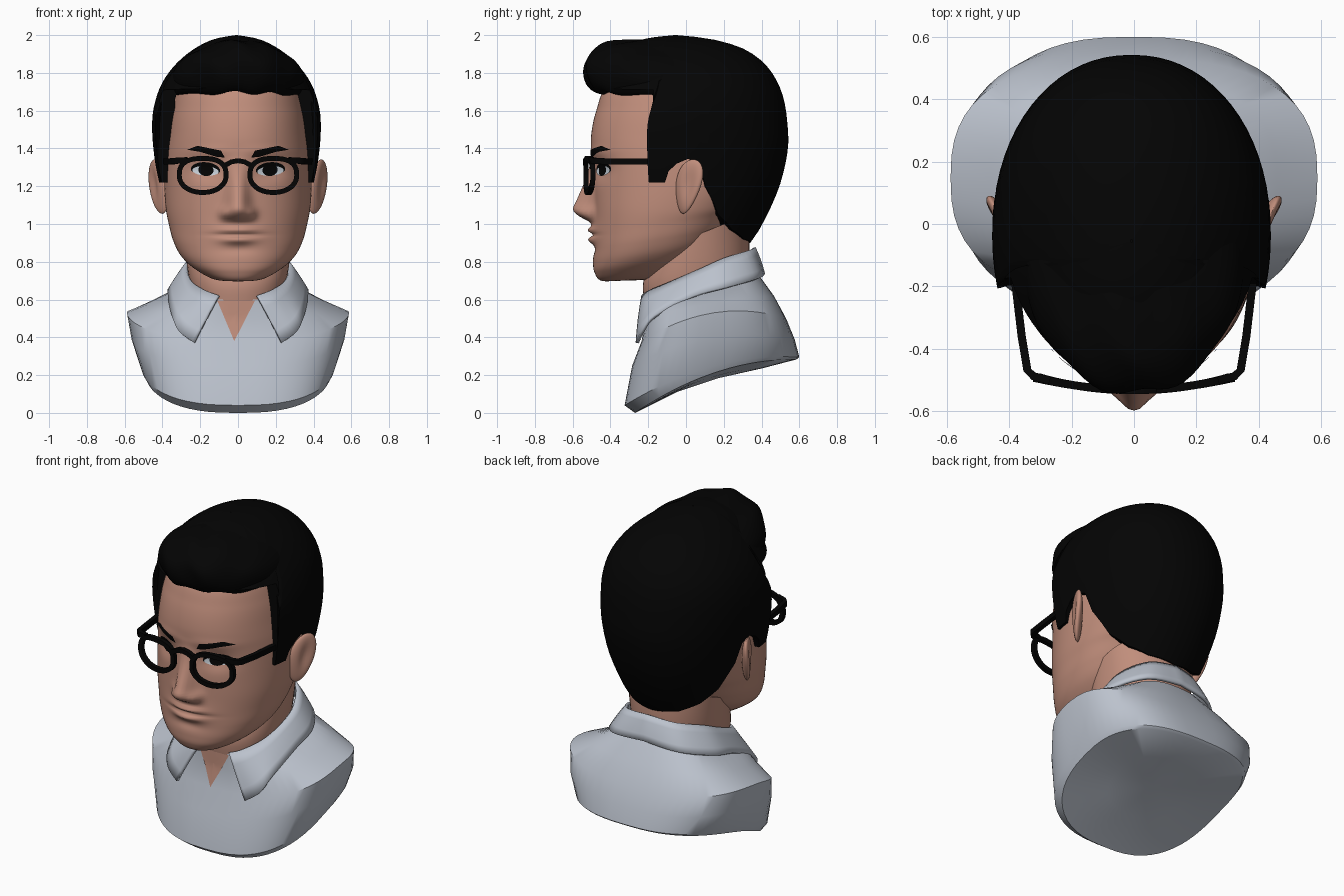
import bpy, bmesh, math
from mathutils import Vector
from mathutils.bvhtree import BVHTree

if "Cube" in bpy.data.objects:
    bpy.data.objects.remove(bpy.data.objects["Cube"])


def material(name, rgb):
    m = bpy.data.materials.new(name)
    m.diffuse_color = (*rgb, 1)
    m.use_nodes = True
    m.node_tree.nodes["Principled BSDF"].inputs["Base Color"].default_value = m.diffuse_color
    return m


SKIN = material("skin", (0.53, 0.27, 0.20))
SHIRT = material("pale_grey_shirt", (0.50, 0.54, 0.61))
BLACK = material("black", (0.0012, 0.0012, 0.0012))
WHITE = material("eye_white", (0.62, 0.68, 0.74))


def build(name, verts, faces, mat, angle=40, front=False):
    me = bpy.data.meshes.new(name)
    me.from_pydata([tuple(v) for v in verts], [], faces)
    bm = bmesh.new()
    bm.from_mesh(me)
    bmesh.ops.remove_doubles(bm, verts=bm.verts, dist=0.0002)
    bmesh.ops.recalc_face_normals(bm, faces=bm.faces)
    bm.normal_update()
    if front and sum(f.normal.y for f in bm.faces) > 0:
        bmesh.ops.reverse_faces(bm, faces=bm.faces)
    bm.to_mesh(me)
    bm.free()
    me.materials.append(mat)
    ob = bpy.data.objects.new(name, me)
    bpy.context.collection.objects.link(ob)
    bpy.ops.object.select_all(action='DESELECT')
    ob.select_set(True)
    bpy.context.view_layer.objects.active = ob
    bpy.ops.object.shade_smooth_by_angle(angle=math.radians(angle))
    return ob


def smooth(pts, steps):
    """Catmull-Rom curve through tuples of any length."""
    out = []
    for i in range(len(pts) - 1):
        p = [pts[max(i - 1, 0)], pts[i], pts[i + 1], pts[min(i + 2, len(pts) - 1)]]
        for k in range(steps):
            t = k / steps
            out.append(tuple(0.5 * (2 * b + (c - a) * t + (2 * a - 5 * b + 4 * c - d) * t * t
                                    + (3 * b - a - 3 * c + d) * t ** 3) for a, b, c, d in zip(*p)))
    return out + [tuple(pts[-1])]


def interp(table, x):
    for a, b in zip(table, table[1:]):
        if x <= b[0]:
            t = max(0, (x - a[0]) / (b[0] - a[0]))
            return [p + (q - p) * t for p, q in zip(a[1:], b[1:])]
    return list(table[-1][1:])


def oval(a, n):
    """Superellipse: a = 0 at the front (-y)."""
    f = lambda v: math.copysign(abs(v) ** (2 / n), v)
    return f(math.sin(a)), -f(math.cos(a))


def grid(rows, cols, closed=True):
    m = cols if closed else cols - 1
    return [(r * cols + c, r * cols + (c + 1) % cols, (r + 1) * cols + (c + 1) % cols, (r + 1) * cols + c)
            for r in range(rows - 1) for c in range(m)]


def loft(name, rings, mat, n=2.2, cols=48, shape=None, angle=40):
    """Rings are (half width, y front, y back, z front, z side, z back)."""
    verts = []
    for X, yf, yb, zf, zs, zb in rings:
        for c in range(cols):
            u, s = oval(2 * math.pi * c / cols, n)
            v = Vector((X * u, (yf + yb) / 2 + (yb - yf) / 2 * s,
                        zs + (zb - zf) / 2 * s + ((zb + zf) / 2 - zs) * s * s))
            verts.append(shape(v) if shape else v)
    faces = grid(len(rings), cols)
    for start in (0, (len(rings) - 1) * cols):      # end caps as fans
        ring = range(start, start + cols)
        verts.append(sum((verts[i] for i in ring), Vector()) / cols)
        faces += [(start + c, start + (c + 1) % cols, len(verts) - 1) for c in range(cols)]
    return build(name, verts, faces, mat, angle)


def bump(x, z, cx, cz, sx, sz):
    return math.exp(-((abs(x) - cx) / sx) ** 2 - ((z - cz) / sz) ** 2)


NOSE = smooth([(0.985, 0, .07), (1.01, .015, .07), (1.04, .075, .068), (1.075, .11, .066), (1.12, .093, .058),
               (1.2, .057, .052), (1.26, .032, .052), (1.33, .01, .06), (1.4, 0, .07)], 4)


def face(v):
    """Nose, lips, eye sockets and brow as offsets of the head front."""
    x, y, z = v
    if y > -0.2:
        return v
    amp, w = interp(NOSE, z)
    d = amp * math.exp(-abs(x / w) ** 2.4)
    d += .03 * bump(x, z, .07, 1.055, .026, .028)
    d -= .026 * bump(x, z, .17, 1.285, .085, .055)
    d += .008 * bump(x, z, .15, 1.385, .14, .03)
    d += .015 * bump(x, z, 0, .96, .15, .06)
    d += .022 * bump(x, z, .015, .968, .08, .016) + .024 * bump(x, z, 0, .915, .085, .02)
    d -= .015 * bump(x, z, 0, .943, .12, .009)
    d -= .008 * bump(x, z, 0, .865, .09, .025)
    return Vector((x, y - d, z))


# Head
head = loft("head", smooth([
    (.02, -.36, -.30, .70, .70, .70), (.13, -.45, -.10, .70, .71, .72), (.235, -.485, .05, .745, .77, .80),
    (.305, -.492, .17, .80, .84, .90), (.345, -.488, .23, .87, .92, .98), (.366, -.485, .28, .95, 1.0, 1.05),
    (.382, -.488, .33, 1.07, 1.08, 1.1), (.39, -.49, .40, 1.2, 1.2, 1.2), (.388, -.497, .45, 1.35, 1.35, 1.35),
    (.374, -.503, .45, 1.46, 1.46, 1.46), (.353, -.475, .43, 1.6, 1.6, 1.6), (.31, -.41, .38, 1.74, 1.74, 1.74),
    (.2, -.2, .2, 1.86, 1.86, 1.86)], 9), SKIN, cols=160, shape=face, angle=100)

# Neck
loft("neck", smooth([(.24, -.20, .30, .50, .55, .60), (.25, -.222, .33, .60, .66, .78),
                     (.27, -.225, .335, .70, .78, .90), (.29, -.17, .325, .85, .95, 1.05)], 4), SKIN)

# Shirt bust with slanted base
shirt = loft("shirt", [
    (.25, -.05, .40, .11, .20, .235), (.49, -.27, .585, 0, .215, .283), (.51, -.325, .60, .04, .245, .295),
    (.565, -.285, .575, .25, .40, .39), (.588, -.235, .53, .38, .53, .50), (.46, -.215, .465, .50, .58, .62),
    (.31, -.215, .385, .60, .645, .73)], SHIRT, n=2.6, cols=56, angle=35)

# Collar, mirrored around the neck
top = [(.10, -.228, .62), (.17, -.19, .645), (.24, -.08, .69), (.27, .08, .76), (.25, .2, .815),
       (.16, .325, .855), (0, .36, .875)]
low = [(.23, -.258, .37), (.31, -.23, .43), (.345, -.165, .51), (.364, .04, .615), (.35, .22, .665),
       (.22, .38, .71), (0, .41, .735)]
cv = []
for t, b in zip(smooth(top, 5), smooth(low, 5)):
    t, b = Vector(t), Vector(b)
    cv += [t.lerp(b, k / 4) + Vector((t.x, t.y - .05, 0)).normalized() * .004 * math.sin(math.pi * k / 4)
           for k in range(5)]
collar = build("collar", cv, grid(len(cv) // 5, 5, False), SHIRT)
mir = collar.modifiers.new("mirror", 'MIRROR')
mir.use_clip = True
sol = collar.modifiers.new("thickness", 'SOLIDIFY')
sol.thickness, sol.offset = 0.018, 0


def plate(name, target, outline, mat, offset):
    """Thin patch that follows the front of another object."""
    me = target.data
    tree = BVHTree.FromPolygons([v.co for v in me.vertices], [p.vertices for p in me.polygons])
    cx = sum(p[0] for p in outline) / len(outline)
    cz = sum(p[1] for p in outline) / len(outline)
    verts = []
    for k in (1, .7, .4, .01):
        for x, z in outline:
            x, z = cx + (x - cx) * k, cz + (z - cz) * k
            hit = tree.ray_cast(Vector((x, -2, z)), Vector((0, 1, 0)))[0]
            verts.append((x, (hit.y if hit else -.2) - offset, z))
    n = len(outline)
    return build(name, verts, grid(4, n) + [tuple(range(3 * n, 4 * n))], mat, 60, True)


def edge(points, k=6):
    """Closed straight-sided outline, each side cut in k."""
    return [(a[0] + (b[0] - a[0]) * i / k, a[1] + (b[1] - a[1]) * i / k)
            for a, b in zip(points, points[1:] + points[:1]) for i in range(k)]


# Open shirt front
plate("open_neck", shirt, edge([(-.11, .595), (.09, .595), (-.02, .38)]), SKIN, .006)


def tube(name, path, mat, ref, a, b, closed=False):
    """Rectangular bar along a path; a = half size along ref, b = across."""
    path, verts = [Vector(p) for p in path], []
    n = len(path)
    for i, p in enumerate(path):
        t = path[(i + 1) % n] - path[i - 1] if closed else path[min(i + 1, n - 1)] - path[max(i - 1, 0)]
        r = Vector(ref)
        s = t.cross(r).normalized()
        verts += [p + r * a * i1 + s * b * i2 for i1, i2 in ((1, 1), (1, -1), (-1, -1), (-1, 1))]
    faces = grid(n, 4)
    if closed:
        faces += [((n - 1) * 4 + c, (n - 1) * 4 + (c + 1) % 4, (c + 1) % 4, c) for c in range(4)]
    else:
        faces += [(0, 1, 2, 3), tuple(range(4 * n - 4, 4 * n))]
    return build(name, verts, faces, mat)


gy = lambda x: -.532 + .05 * (x / .35) ** 2      # bow of the glasses front

for s, side in ((1, "left"), (-1, "right")):
    # Eyes and brows
    def almond(w, up, dn, cx=.172, cz=1.285):
        return [(s * (cx + w * math.cos(q)), cz + .06 * w * math.cos(q) + (up if math.sin(q) > 0 else dn) * math.sin(q))
                for q in (2 * math.pi * i / 28 for i in range(28))]
    plate(side + "_eyelid_line", head, almond(.078, .042, .026), BLACK, .002)
    plate(side + "_eye_white", head, almond(.070, .025, .025, cz=1.281), WHITE, .005)
    plate(side + "_iris", head, almond(.040, .034, .031, .17, 1.285), BLACK, .008)
    plate(side + "_eyebrow", head, edge([(s * x, z) for x, z in (
        (.07, 1.352), (.09, 1.388), (.215, 1.414), (.268, 1.393), (.2, 1.382), (.11, 1.355))], 4), BLACK, .009)
    # Glasses rim and temple
    rim = []
    for i in range(44):
        q = 2 * math.pi * i / 44
        u, w = oval(q, 2.6 if math.cos(q) < 0 else 2.1)
        x = s * (.187 + .124 * u)
        rim.append((x, gy(x), 1.257 + .09 * w))
    tube(side + "_glasses_rim", rim, BLACK, (0, 1, 0), .013, .013, True)
    tube(side + "_glasses_temple", [(s * x, y, z) for x, y, z in (
        (.27, -.502, 1.338), (.322, -.488, 1.335), (.342, -.468, 1.333), (.36, -.36, 1.33), (.385, -.15, 1.33))],
        BLACK, (0, 0, 1), .016, .013)
    # Ear
    bm = bmesh.new()
    bmesh.ops.create_uvsphere(bm, u_segments=32, v_segments=20, radius=1)
    for v in bm.verts:
        u, t, w = v.co
        wide = .066 + .02 * w
        hollow = .6 * bump(t, w, 0, .1, .5, .6) if u > 0 else 0
        v.co = (s * (.422 + .035 * (u - hollow) + .036 * t + .02 * w), .012 + wide * t + .026 * w, 1.198 + .144 * w)
    ev = [v.co.copy() for v in bm.verts]
    ef = [[v.index for v in f.verts] for f in bm.faces]
    bm.free()
    build(side + "_ear", ev, ef, SKIN, 60)

tube("glasses_bridge", [(x, gy(x), 1.335 - 5 * x * x) for x in (-.07, -.035, 0, .035, .07)],
     BLACK, (0, 1, 0), .013, .013)

# Hair cap: columns start at a hairline that depends on direction
CAP = [(.85, .27, -.40, .30), (.9, .295, -.42, .34), (1.0, .345, -.48, .405), (1.2, .408, -.57, .495),
       (1.4, .440, -.61, .54), (1.55, .446, -.60, .535), (1.65, .430, -.53, .52), (1.75, .392, -.46, .485),
       (1.85, .318, -.40, .415), (1.93, .22, -.34, .30), (1.98, .115, -.22, .13), (2.0, .002, -.06, -.05)]
CAP = smooth(CAP, 4)
LINE = [(0, 1.72), (70, 1.71), (72, 1.66), (74, 1.22), (83, 1.22), (85, 1.28), (89, 1.32), (94, 1.345),
        (100, 1.32), (104, 1.2), (115, 1.05), (130, .97), (150, .92), (180, .9)]
half = sorted(set(list(range(0, 181, 5)) + [72, 74, 78, 83, 89, 94, 97, 104]))
angles = half + [360 - a for a in reversed(half[1:-1])]
ROWS, hv = 26, []
for r in range(-1, ROWS):
    for a in angles:
        z0 = interp(LINE, min(a, 360 - a))[0]
        f = max(r, 0) / (ROWS - 1)
        z = z0 + (2.0 - z0) * (1 - (1 - f) ** 1.5)
        X, yf, yb = interp(CAP, z)
        u, w = oval(math.radians(a), 2.12)
        k = .8 if r < 0 else 1
        hv.append((k * X * u - .008, (k if a > 90 and a < 270 else 1) * ((yf + yb) / 2 + (yb - yf) / 2 * w), z))
build("hair_cap", hv, grid(ROWS + 1, len(angles)), BLACK, 50)


def strands(v):
    """Soft swept locks on the quiff."""
    k = max(0, min(1, (-.1 - v.y) / .3))
    w = math.sin(26 * v.x + 14 * v.z + 5 * v.y)
    return Vector((v.x, v.y - .012 * k * w, v.z + .009 * k * math.sin(30 * v.x + 9 * v.y)))


# Quiff over the forehead
loft("hair_quiff", smooth([
    (.25, -.36, .3, 1.72, 1.70, 1.70), (.32, -.465, .3, 1.695, 1.68, 1.70), (.342, -.515, .3, 1.73, 1.71, 1.75),
    (.352, -.54, .3, 1.80, 1.76, 1.8), (.335, -.535, .28, 1.865, 1.82, 1.85), (.28, -.49, .22, 1.92, 1.88, 1.88),
    (.19, -.42, .15, 1.96, 1.93, 1.93), (.08, -.30, .05, 1.975, 1.97, 1.97)], 5),
    BLACK, n=2.0, cols=80, shape=strands, angle=50)
